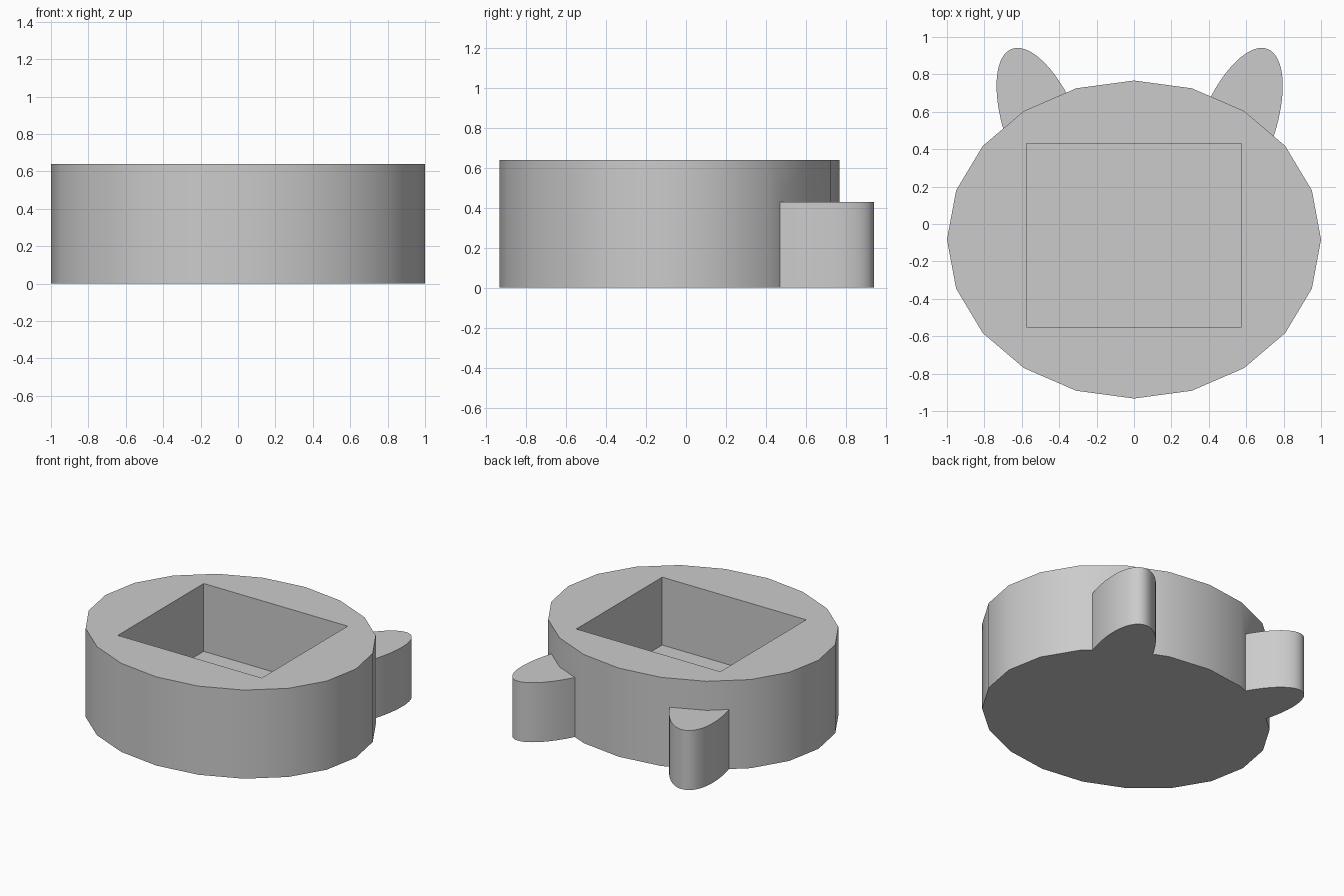
import bpy
from math import radians

if "Cube" in bpy.data.objects:
    bpy.data.objects.remove(bpy.data.objects["Cube"])

grey = bpy.data.materials.new("plain_grey")
grey.use_nodes = True
COLOUR = (0.6, 0.6, 0.6, 1)
grey.diffuse_color = COLOUR
grey.node_tree.nodes["Principled BSDF"].inputs["Base Color"].default_value = COLOUR


def finish(obj, name):
    obj.name = name
    obj.data.materials.append(grey)
    return obj


def oval_block(name, x, y, rx, ry, height, sides, turn=0):
    """Upright elliptical prism standing on the ground."""
    bpy.ops.mesh.primitive_cylinder_add(vertices=sides, radius=1, depth=1,
                                        location=(x, y, height / 2),
                                        rotation=(0, 0, radians(turn)))
    obj = bpy.context.object
    obj.scale = (rx, ry, height)
    return finish(obj, name)


def box(name, x0, x1, y0, y1, z0, z1):
    bpy.ops.mesh.primitive_cube_add(size=1, location=((x0 + x1) / 2, (y0 + y1) / 2, (z0 + z1) / 2))
    obj = bpy.context.object
    obj.scale = (x1 - x0, y1 - y0, z1 - z0)
    return finish(obj, name)


# Faceted oval bowl
bowl = oval_block("bowl", 0, -0.083, 1, 0.85, 0.64, 20)

# Two leaning oval ears, and the rectangular pocket
left_ear = oval_block("left_ear", 0.54, 0.483, 0.2, 0.485, 0.43, 80, -21)
right_ear = oval_block("right_ear", -0.48, 0.483, 0.2, 0.485, 0.43, 80, 21)
pocket = box("pocket_cutter", -0.575, 0.575, -0.55, 0.43, 0.15, 0.8)

# Join the ears, then cut the pocket through everything
for helper, operation in ((left_ear, "UNION"), (right_ear, "UNION"), (pocket, "DIFFERENCE")):
    helper.hide_render = True
    mod = bowl.modifiers.new(helper.name, "BOOLEAN")
    mod.operation = operation
    mod.solver = "EXACT"
    mod.object = helper

bpy.ops.object.select_all(action="DESELECT")
bowl.select_set(True)
bpy.context.view_layer.objects.active = bowl
for mod in list(bowl.modifiers):
    bpy.ops.object.modifier_apply(modifier=mod.name)
for helper in (left_ear, right_ear, pocket):
    bpy.data.objects.remove(helper)

# Soft walls with crisp rims
bpy.ops.object.shade_smooth_by_angle(angle=radians(30))
